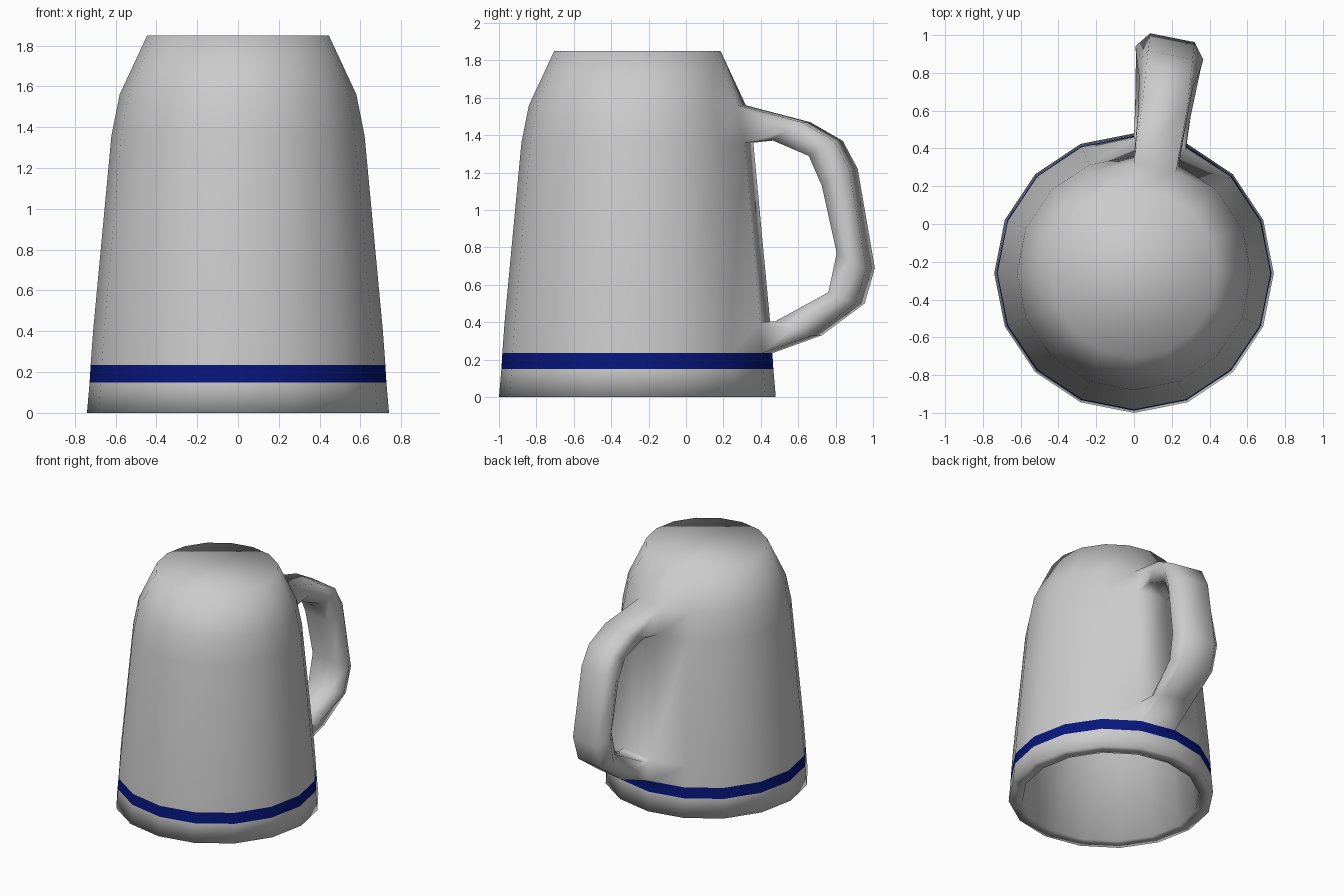
import bpy, bmesh, math
from mathutils import Vector

if "Cube" in bpy.data.objects:
    bpy.data.objects.remove(bpy.data.objects["Cube"])

CENTER = Vector((0, -0.26, 0))
SIDES = 16


def bridge(bm, a, b, mat=0, skip=None):
    n = len(a)
    for i in range(n):
        if i != skip:
            f = bm.faces.new((a[i], a[(i + 1) % n], b[(i + 1) % n], b[i]))
            f.material_index = mat


# Upturned cup: inner wall, rim, outer wall, closed top
profile = [(0.36, 1.75), (0.50, 1.53), (0.54, 1.33), (0.64, 0.0),
           (0.74, 0.0), (0.727, 0.15), (0.722, 0.235), (0.71, 0.40),
           (0.62, 1.36), (0.58, 1.56), (0.445, 1.85)]
bm = bmesh.new()
rings = []
for r, z in profile:
    rings.append([bm.verts.new(CENTER + Vector((
        r * math.cos(math.tau * i / SIDES), r * math.sin(math.tau * i / SIDES), z)))
        for i in range(SIDES)])
for k in range(len(rings) - 1):
    # facet 3 is left open where the handle grows out of the wall
    bridge(bm, rings[k], rings[k + 1], 1 if k == 5 else 0, 3 if k in (6, 8) else None)
bm.faces.new(rings[0])
bm.faces.new(rings[-1])

# Handle: six-sided sections following the facet direction
ang = math.radians(78.75)
out = Vector((math.cos(ang), math.sin(ang), 0))
side = Vector((math.sin(ang), -math.cos(ang), 0))
# outer distance, outer z, inner distance, inner z, half-width at middle
sections = [(0.915, 1.47, 0.75, 1.375, 0.13),
            (1.09, 1.37, 0.95, 1.29, 0.145),
            (1.17, 1.22, 1.02, 1.13, 0.165),
            (1.262, 0.69, 1.10, 0.77, 0.183),
            (1.207, 0.50, 1.055, 0.56, 0.175),
            (0.977, 0.33, 0.77, 0.405, 0.15)]
loops = []
for ro, zo, ri, zi, w in sections:
    rm, zm = (ro + ri) / 2, (zo + zi) / 2
    shift = 0.01 - 0.085 * (rm - 0.55)
    pts = [(-0.12, ro, zo), (0.12, ro, zo), (w, rm, zm),
           (0.11, ri, zi), (-0.11, ri, zi), (-w, rm, zm)]
    loops.append([bm.verts.new(CENTER + side * (s + shift) + out * r + Vector((0, 0, z)))
                  for s, r, z in pts])
for a, b in zip(loops, loops[1:]):
    bridge(bm, a, b)

# Join both handle ends to the openings in the wall
for loop, outer, inner in ((loops[0], rings[9], rings[8]), (loops[-1], rings[6], rings[7])):
    o_l, o_r, m_r, i_r, i_l, m_l = loop
    for face in ((outer[4], outer[3], o_r, o_l), (inner[3], inner[4], i_l, i_r),
                 (outer[3], m_r, o_r), (outer[3], inner[3], m_r), (inner[3], i_r, m_r),
                 (outer[4], o_l, m_l), (outer[4], m_l, inner[4]), (inner[4], m_l, i_l)):
        bm.faces.new(face)

bmesh.ops.recalc_face_normals(bm, faces=bm.faces)
for f in bm.faces:
    f.smooth = True
mesh = bpy.data.meshes.new("mug")
bm.to_mesh(mesh)
bm.free()
mug = bpy.data.objects.new("mug", mesh)
bpy.context.collection.objects.link(mug)

# Plain body slot and blue band slot
for name, colour in (("grey", (0.8, 0.8, 0.8, 1)), ("blue_band", (0.002, 0.008, 0.2, 1))):
    mat = bpy.data.materials.new(name)
    mat.diffuse_color = colour
    mat.use_nodes = True
    mat.node_tree.nodes["Principled BSDF"].inputs["Base Color"].default_value = mat.diffuse_color
    mesh.materials.append(mat)
